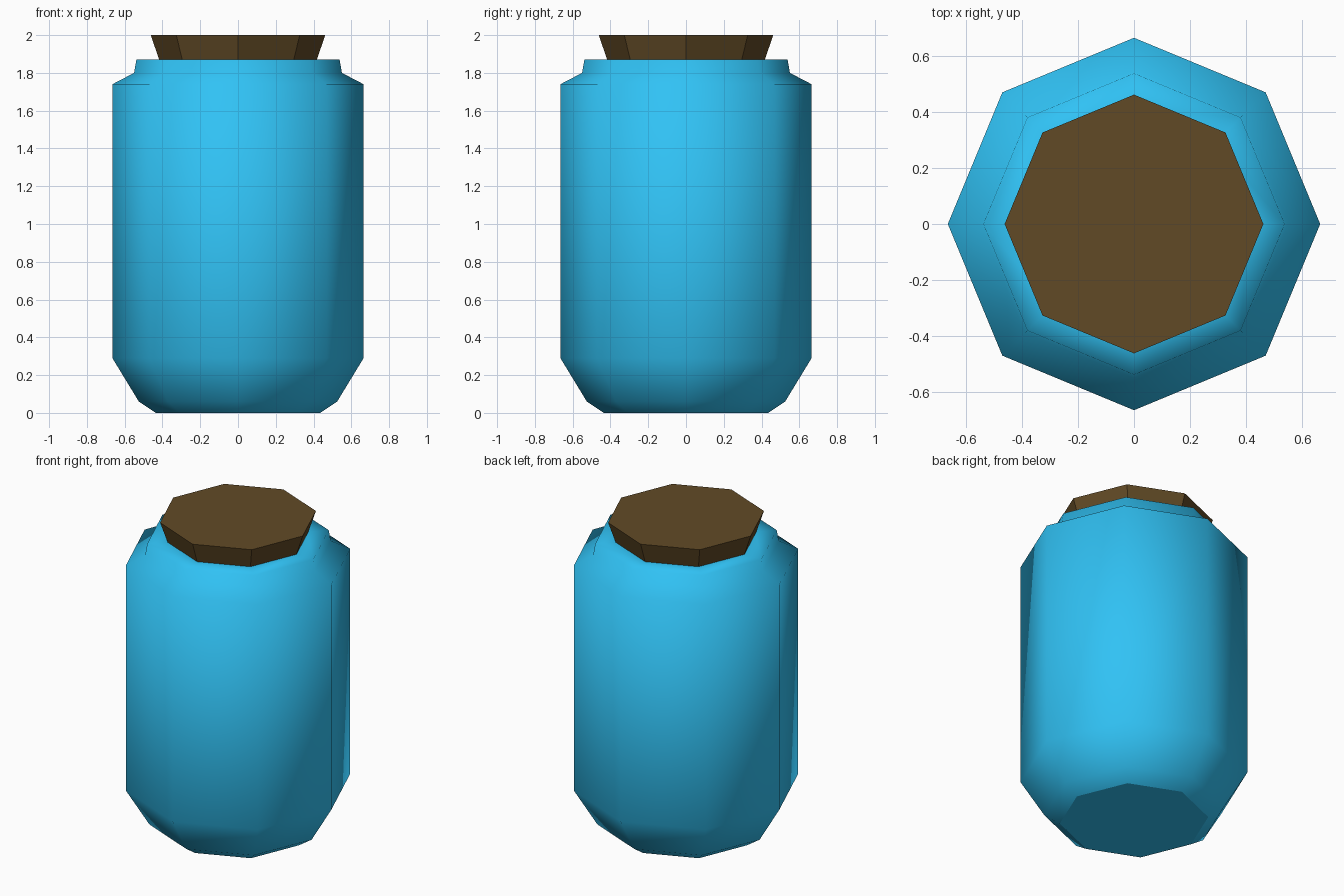
import bpy, bmesh
from math import cos, sin, pi

if "Cube" in bpy.data.objects:
    bpy.data.objects.remove(bpy.data.objects["Cube"])

SIDES = 8


def material(name, rgb):
    m = bpy.data.materials.new(name)
    m.diffuse_color = (*rgb, 1)
    m.use_nodes = True
    m.node_tree.nodes["Principled BSDF"].inputs["Base Color"].default_value = m.diffuse_color
    return m


def lathe(name, profile, mat, smooth):
    """Eight-sided solid of revolution from (radius, z) points, capped at both ends."""
    bm = bmesh.new()
    rings = [[bm.verts.new((r * cos(2 * pi * i / SIDES), r * sin(2 * pi * i / SIDES), z))
              for i in range(SIDES)] for r, z in profile]
    for a, b in zip(rings, rings[1:]):
        for i in range(SIDES):
            j = (i + 1) % SIDES
            bm.faces.new((a[i], a[j], b[j], b[i])).smooth = smooth
    caps = [bm.faces.new(rings[0][::-1]), bm.faces.new(rings[-1])]
    # Keep the flat base crisp against the smooth sides
    for e in caps[0].edges:
        e.smooth = False
    mesh = bpy.data.meshes.new(name)
    bm.to_mesh(mesh)
    bm.free()
    mesh.materials.append(mat)
    obj = bpy.data.objects.new(name, mesh)
    bpy.context.collection.objects.link(obj)
    return obj


# Jar body: chamfered base, straight wall, shoulder and short neck
lathe("jar_body",
      [(0.435, 0), (0.525, 0.06), (0.665, 0.29), (0.665, 1.74),
       (0.55, 1.80), (0.538, 1.87), (0.41, 1.87)],
      material("blue_glass", (0.03, 0.54, 0.91)), True)

# Tapered stopper seated in the neck
lathe("stopper", [(0.40, 1.82), (0.462, 2.0)],
      material("cork", (0.12, 0.068, 0.019)), False)
